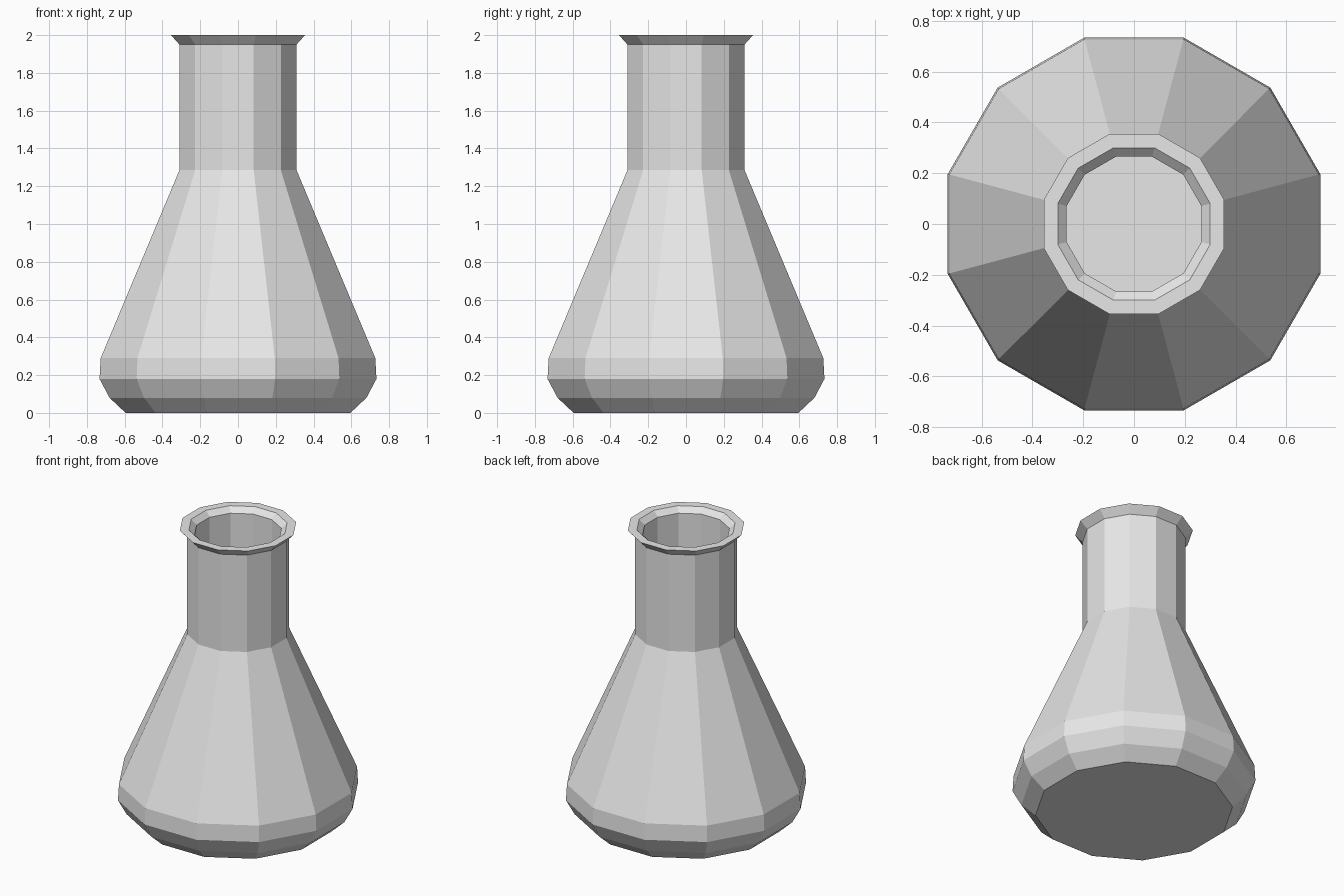
import bpy
import bmesh
from math import cos, sin, pi

cube = bpy.data.objects.get("Cube")
if cube:
    bpy.data.objects.remove(cube, do_unlink=True)

SIDES = 12
FLAT = cos(pi / SIDES)  # profile radii are measured across the flat sides

# Wall profile (radius, height): up the outside, over the lip, down the inside
profile = [
    (0.595, 0.0), (0.68, 0.08), (0.733, 0.18), (0.727, 0.29),
    (0.31, 1.285), (0.31, 1.95), (0.355, 2.0),
    (0.30, 2.0), (0.265, 1.965), (0.265, 1.275),
    (0.68, 0.285), (0.687, 0.19), (0.645, 0.11), (0.575, 0.045),
]

glass = bpy.data.materials.new("light grey")
glass.use_nodes = True
colour = (0.8, 0.8, 0.8, 1.0)
glass.diffuse_color = colour
glass.node_tree.nodes["Principled BSDF"].inputs["Base Color"].default_value = colour


def ring(bm, radius, z):
    """One twelve-sided loop with flat sides facing the axes."""
    r = radius / FLAT
    angles = [(i + 0.5) * 2 * pi / SIDES for i in range(SIDES)]
    return [bm.verts.new((r * cos(a), r * sin(a), z)) for a in angles]


# Conical flask: hollow faceted shell with a flared lip
bm = bmesh.new()
rings = [ring(bm, r, z) for r, z in profile]
for low, high in zip(rings, rings[1:]):
    for i in range(SIDES):
        j = (i + 1) % SIDES
        bm.faces.new((low[i], low[j], high[j], high[i]))

# Outer base and inner floor
bm.faces.new(rings[0][::-1])
bm.faces.new(rings[-1])
bmesh.ops.recalc_face_normals(bm, faces=bm.faces[:])

mesh = bpy.data.meshes.new("flask")
bm.to_mesh(mesh)
bm.free()
mesh.materials.append(glass)
flask = bpy.data.objects.new("flask", mesh)
bpy.context.collection.objects.link(flask)
